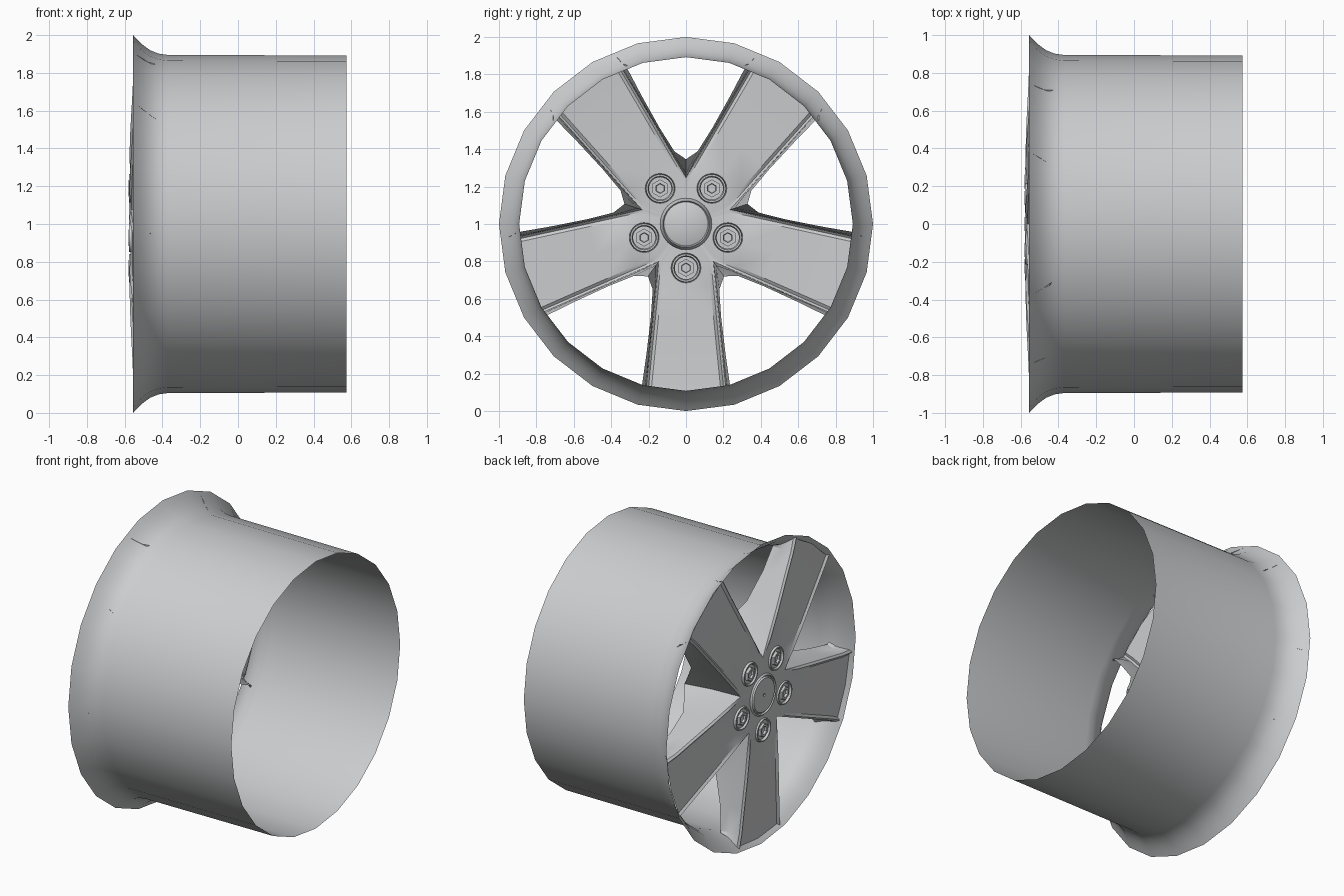
import bpy, bmesh, math
from mathutils import Vector

cube = bpy.data.objects.get("Cube")
if cube:
    bpy.data.objects.remove(cube)

mat = bpy.data.materials.new("silver grey")
mat.use_nodes = True
mat.diffuse_color = (0.6, 0.61, 0.62, 1)
mat.node_tree.nodes["Principled BSDF"].inputs["Base Color"].default_value = (0.6, 0.61, 0.62, 1)

SPOKES = [math.radians(270 + 72 * i) for i in range(5)]
TAN36 = math.tan(math.radians(36))
FLANGE = [(-0.555, 1.0), (-0.53, 0.972), (-0.5, 0.945), (-0.465, 0.92),
          (-0.42, 0.902), (-0.37, 0.895), (0.575, 0.892)]


def finish(name, bm, angle=35):
    bmesh.ops.remove_doubles(bm, verts=bm.verts, dist=0.0005)
    bmesh.ops.recalc_face_normals(bm, faces=bm.faces)
    mesh = bpy.data.meshes.new(name)
    bm.to_mesh(mesh)
    bm.free()
    obj = bpy.data.objects.new(name, mesh)
    bpy.context.collection.objects.link(obj)
    mesh.materials.append(mat)
    bpy.ops.object.select_all(action='DESELECT')
    obj.select_set(True)
    bpy.context.view_layer.objects.active = obj
    bpy.ops.object.shade_smooth_by_angle(angle=math.radians(angle))
    return obj


def grid(bm, rows):
    """Skin a list of equally long point rows."""
    rows = [[bm.verts.new(p) for p in row] for row in rows]
    for a, b in zip(rows, rows[1:]):
        for i in range(len(a) - 1):
            bm.faces.new((a[i], a[i + 1], b[i + 1], b[i]))


def lathe(name, profile, sides, y=0, z=1, angle=35):
    """Turn an (x, radius) profile about an axis along x."""
    bm = bmesh.new()
    turns = [math.pi / 2 + math.tau * i / sides for i in range(sides + 1)]
    grid(bm, [[(x, y + r * math.cos(t), z + r * math.sin(t)) for t in turns]
              for x, r in profile])
    return finish(name, bm, angle)


def flange_radius(x):
    for (x0, r0), (x1, r1) in zip(FLANGE, FLANGE[1:]):
        if x <= x1:
            return r0 + (r1 - r0) * (x - x0) / (x1 - x0)
    return FLANGE[-1][1]


def lerp(a, b, t):
    return tuple(p + (q - p) * t for p, q in zip(a, b))


def station(k):
    """Half section of a spoke as (radius, half width, x), from back edge to centre line."""
    r = (0.2, 0.33, 0.5, 0.7, 0.86, 1.0)[k]
    front = (-0.568, -0.575, -0.57, -0.56, -0.553, -0.545)[k]
    dip = 0.012 if k else 0
    edge_w = 0.2 * TAN36 if k == 0 else 0.145 + 0.07 * (r - 0.2) / 0.7
    back_r = (0.28, 0.35, 0.5, 0.7, 0.86, 1.0)[k]
    back_w = (0.28 * TAN36, 0.178, 0.188, 0.212, 0.235, 0.25)[k]
    back_x = (-0.22, -0.26, -0.35, -0.4, -0.42, -0.43)[k]
    edge = (r, edge_w, front + dip)
    back = (back_r, back_w, back_x)
    lip = lerp(edge, back, 0.25)
    lip = (lip[0], lip[1], edge[2] + 0.55 * (back_x - edge[2]))
    points = [back, lip, edge, (r, edge_w - 0.012, front),
              (r, edge_w - 0.028, front + dip), (r, 0, front + dip)]
    if k == 5:  # the tip follows the inside of the flange
        points = [(math.sqrt((0.992 * flange_radius(x)) ** 2 - w * w), w, x)
                  for _, w, x in points]
    return points


# Spokes and hub as one open-backed shell
bm = bmesh.new()
for a in SPOKES:
    out = Vector((0, math.cos(a), math.sin(a)))
    side = Vector((0, -math.sin(a), math.cos(a)))

    def place(r, w, x):
        return Vector((x, 0, 1)) + out * r + side * w

    rows = []
    for k in range(6):
        half = station(k)
        rows.append([place(r, -w, x) for r, w, x in half] +
                    [place(r, w, x) for r, w, x in reversed(half[:-1])])
    grid(bm, rows)
    root = rows[0][2:-2]
    grid(bm, [[Vector((-0.568, 0, 1))] * len(root), root])
finish("spokes_and_hub", bm)

# Rim barrel with its flared flange
lathe("rim_barrel", FLANGE, 24, angle=40)

# Centre cap with a groove around it, finished front and back
lathe("centre_cap", [(-0.572, 0), (-0.572, 0.007), (-0.578, 0.01), (-0.578, 0.11),
                     (-0.568, 0.116), (-0.568, 0.122), (-0.578, 0.126), (-0.566, 0.138),
                     (-0.53, 0.13), (-0.52, 0.124), (-0.53, 0.118), (-0.525, 0.11),
                     (-0.525, 0)], 32)

# Wheel bolts with socket heads in round seats
for i, a in enumerate(SPOKES, 1):
    y, z = 0.235 * math.cos(a), 1 + 0.235 * math.sin(a)
    lathe(f"bolt_seat_{i}", [(-0.56, 0.08), (-0.578, 0.074), (-0.578, 0.067), (-0.566, 0.06),
                             (-0.52, 0.06), (-0.505, 0.066), (-0.505, 0.075), (-0.56, 0.08)],
          24, y, z)
    lathe(f"bolt_{i}", [(-0.564, 0), (-0.564, 0.024), (-0.58, 0.027), (-0.58, 0.042),
                        (-0.572, 0.048), (-0.5, 0.048), (-0.5, 0.027), (-0.515, 0.024),
                        (-0.515, 0)], 6, y, z, 20)
